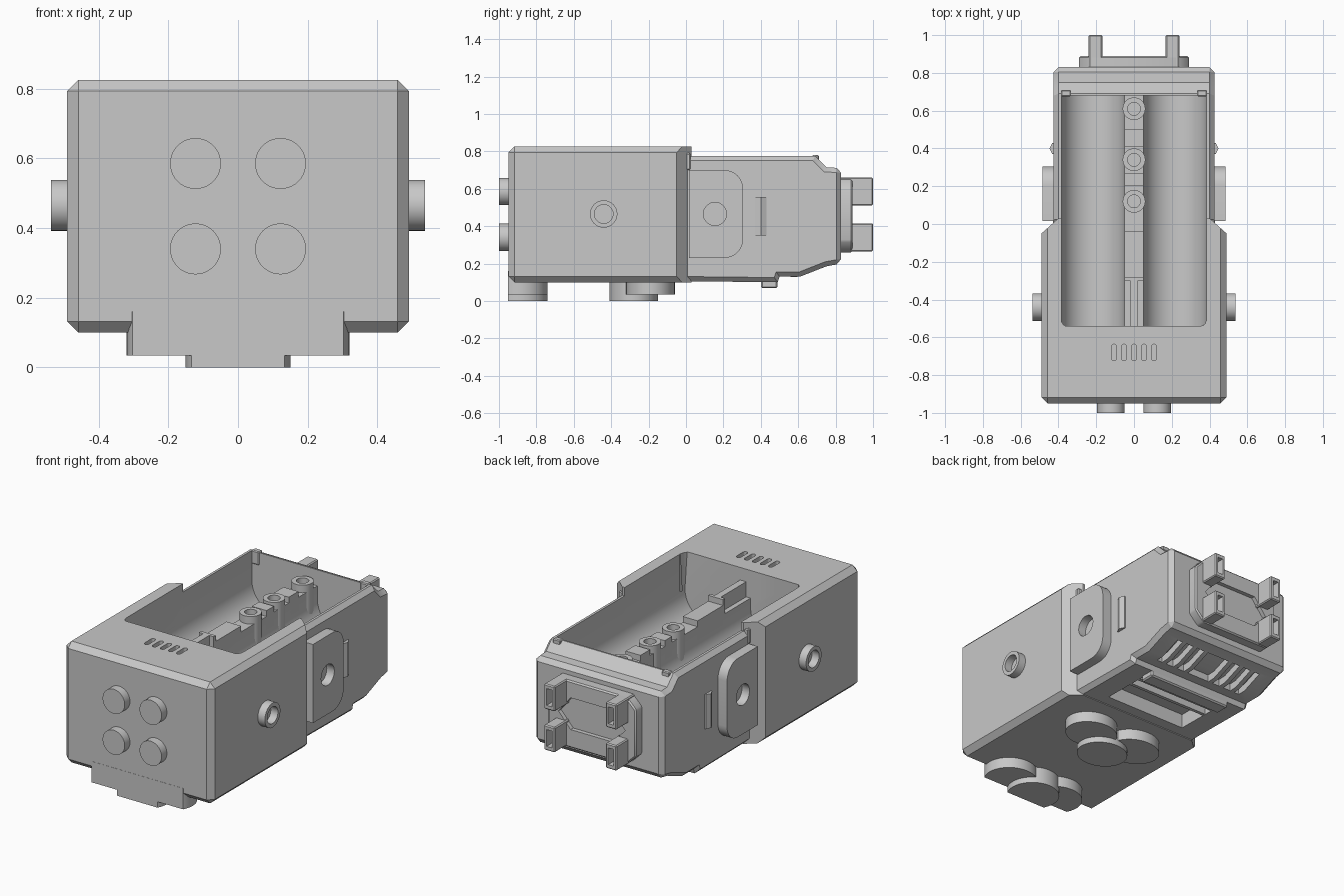
import bpy, bmesh, math
from mathutils import Vector

cube = bpy.data.objects.get("Cube")
if cube:
    bpy.data.objects.remove(cube, do_unlink=True)

COLOUR = (0.58, 0.58, 0.58, 1)
grey = bpy.data.materials.new("plain grey")
grey.use_nodes = True
grey.diffuse_color = COLOUR
grey.node_tree.nodes["Principled BSDF"].inputs["Base Color"].default_value = COLOUR


def finish(name, bm):
    bmesh.ops.recalc_face_normals(bm, faces=bm.faces)
    mesh = bpy.data.meshes.new(name)
    bm.to_mesh(mesh)
    bm.free()
    mesh.materials.append(grey)
    ob = bpy.data.objects.new(name, mesh)
    bpy.context.collection.objects.link(ob)
    return ob


def prism(name, pts, axis, lo, hi, bevel=0, pick=None, segments=1):
    """Extrude a 2D outline along an axis; outline uses the other two axes in order."""
    def place(p, h):
        c = list(p)
        c.insert("xyz".index(axis), h)
        return c
    bm = bmesh.new()
    face = bm.faces.new([bm.verts.new(place(p, lo)) for p in pts])
    new = bmesh.ops.extrude_face_region(bm, geom=[face])["geom"]
    shift = Vector(place((0, 0), hi - lo))
    bmesh.ops.translate(bm, verts=[v for v in new if isinstance(v, bmesh.types.BMVert)], vec=shift)
    bmesh.ops.recalc_face_normals(bm, faces=bm.faces)
    if bevel:
        edges = [e for e in bm.edges if pick is None or pick(e.verts[0].co, e.verts[1].co)]
        bmesh.ops.bevel(bm, geom=edges, offset=bevel, segments=segments, profile=0.5, affect="EDGES")
    return finish(name, bm)


def box(name, x, y, z, bevel=0):
    return prism(name, [(x[0], y[0]), (x[1], y[0]), (x[1], y[1]), (x[0], y[1])], "z", *z, bevel)


def arc(cx, cy, r, a0, a1, n=12, ry=None):
    angles = [math.radians(a0 + (a1 - a0) * i / n) for i in range(n + 1)]
    return [(cx + r * math.cos(a), cy + (ry or r) * math.sin(a)) for a in angles]


def disc(name, a, b, r, axis, lo, hi, rb=None, n=40):
    return prism(name, arc(a, b, r, 0, 360 - 360 / n, n - 1, rb), axis, lo, hi)


def cut(ob, *cutters):
    for c in cutters:
        mod = ob.modifiers.new("cut", "BOOLEAN")
        mod.object, mod.solver = c, "EXACT"
        c.hide_render = True
        c.hide_set(True)
        c.display_type = "WIRE"


def bake_and_smooth():
    """Apply the cuts, drop the cutters and smooth the round parts."""
    obs = [o for o in bpy.context.collection.objects if o.type == "MESH"]
    deps = bpy.context.evaluated_depsgraph_get()
    for o in obs:
        if o.modifiers:
            mesh = bpy.data.meshes.new_from_object(o.evaluated_get(deps))
            o.modifiers.clear()
            o.data = mesh
    for o in obs:
        if o.hide_render:
            bpy.data.objects.remove(o, do_unlink=True)
            continue
        bpy.ops.object.select_all(action="DESELECT")
        o.select_set(True)
        bpy.context.view_layer.objects.active = o
        bpy.ops.object.shade_smooth_by_angle(angle=math.radians(30))


# Front sleeve with tapered rear wings
sleeve = prism("front_sleeve",
               [(-.49, -.95), (.49, -.95), (.49, -.05), (.4, .03), (-.4, .03), (-.49, -.05)],
               "z", .1, .825, .032, lambda a, b: min(a.y, b.y) < -.5)

# Rear body from its side profile
body = prism("rear_body",
             [(-.04, .106), (.49, .1), (.5, .13), (.61, .13), (.75, .185), (.83, .2),
              (.83, .71), (.75, .715), (.69, .775), (-.04, .775)],
             "x", -.425, .425, .025, lambda a, b: a.x == b.x and max(a.y, b.y) > .1 or min(a.y, b.y) > .8)

# Two cell troughs with round floors, parted by a lower central ridge
bay = []
for s in (-1, 1):
    outline = [(s * .217 - .168, 1)] + arc(s * .217, .6, .168, 180, 360, 20) + [(s * .217 + .168, 1)]
    bay.append(prism("trough_cutter", outline, "y", -.54, .68, .045,
                     lambda a, b: a.y == b.y and a.y < 0 and a.x == b.x and abs(a.x) > .3
                     and abs(a.z - b.z) > .2, 4))
    bay.append(box("groove_cutter", sorted((s * .02, s * .1)), (-.54, -.3), (.66, .9)))
bay.append(box("ridge_cutter", (-.1, .1), (-.28, .68), (.68, 1)))
bay.append(box("ridge_cutter", (-.1, .1), (-.54, -.27), (.75, 1)))
cut(body, *bay)

# Air vents in the sleeve roof
vents = []
for i in range(-2, 3):
    x = i * .053
    vents.append(prism("vent_cutter", arc(x, -.65, .014, 0, 180, 8) + arc(x, -.71, .014, 180, 360, 8),
                       "z", .79, .9))
cut(sleeve, *bay, *vents)

# Ridge blocks and hollow screw bosses
for y0, y1 in ((-.28, -.04), (.2, .27), (.41, .5)):
    box("ridge_block", (-.049, .049), (y0, y1), (.6, .715))
for y in (.12, .34, .61):
    boss = disc("screw_boss", 0, y, .06, "z", .5, .725)
    cut(boss, disc("boss_cutter", 0, y, .034, "z", .66, .8))

# Parts mirrored on both sides
for s in (-1, 1):
    def span(a, b):
        return sorted((s * a, s * b))

    # Side lug with a pivot hole
    lug = prism("side_lug",
                [(.015, .23)] + arc(.205, .33, .1, 270, 360, 8) + arc(.205, .6, .1, 0, 90, 8) + [(.015, .7)],
                "x", *span(.4, .485))
    cut(lug, disc("pivot_cutter", .155, .465, .062, "x", *span(.435, .6)))

    # Side knob with a socket
    knob = disc("side_knob", -.44, .465, .073, "x", *span(.47, .537))
    cut(knob, disc("socket_cutter", -.44, .465, .05, "x", *span(.49, .6)))

    # Small wedge catch, rear clip and wing latch
    prism("side_catch", [(s * .42, .37), (s * .432, .37), (s * .447, .4), (s * .432, .43), (s * .42, .43)],
          "z", .35, .555)
    box("rear_clip", span(.335, .385), (.675, .71), (.7, .78), .005)
    box("wing_latch", span(.385, .43), (.0, .025), (.7, .79), .006)

    # Front buttons and hollow rear prongs
    for z in (.34, .585):
        disc("front_button", s * .122, z, .073, "y", -1, -.94)
        prong = box("rear_prong", span(.168, .24), (.82, 1), (z - .075, z + .075), .006)
        cut(prong, box("prong_cutter", span(.186, .222), (.9, 1.1), (z - .05, z + .05)))

    # Raised oval pads underneath
    front_pad = disc("side_pad", s * .165, -.885, .155, "z", .035, .16, .145)
    cut(front_pad, box("pad_trim_cutter", (-1, 1), (-1.5, -.951), (-.2, .5)))
    disc("side_pad", s * .155, -.19, .155, "z", .035, .12, .13)

    # Fins filling the sunken panel below the sloping tail
    for x in (.09, .17, .25):
        prism("tail_fin", [(.56, .22), (.56, .128), (.61, .13), (.74, .181), (.74, .25)],
              "x", *span(x - .014, x + .014))

# Centre pads
front_pad = disc("centre_pad", 0, -.885, .15, "z", 0, .16, .145)
cut(front_pad, box("pad_trim_cutter", (-1, 1), (-1.5, -.951), (-.2, .5)))
disc("centre_pad", 0, -.28, .15, "z", 0, .12, .13)

# Socket plate on the back with a hexagonal recess
plate = prism("rear_plate",
              [(-.29, .32), (-.23, .26), (.23, .26), (.29, .32), (.29, .6), (.23, .66), (-.23, .66), (-.29, .6)],
              "y", .82, .89, .008)
cut(plate, prism("plate_cutter", [(-.22, .46), (-.14, .37), (.14, .37), (.22, .46), (.14, .56), (-.14, .56)],
                 "y", .865, 1))

# Sunken tail panel and framed hatch below the body
cut(body,
    prism("panel_cutter", [(.56, 0), (.74, 0), (.74, .225), (.61, .175), (.56, .172)], "x", -.3, .3),
    box("hatch_cutter", (-.27, .27), (.1, .41), (0, .19)))
box("hatch_lip", (-.28, .28), (.4, .49), (.068, .13), .008)
for y in (.28, .35):
    box("hatch_bar", (-.28, .28), (y, y + .02), (.105, .2))

bake_and_smooth()
